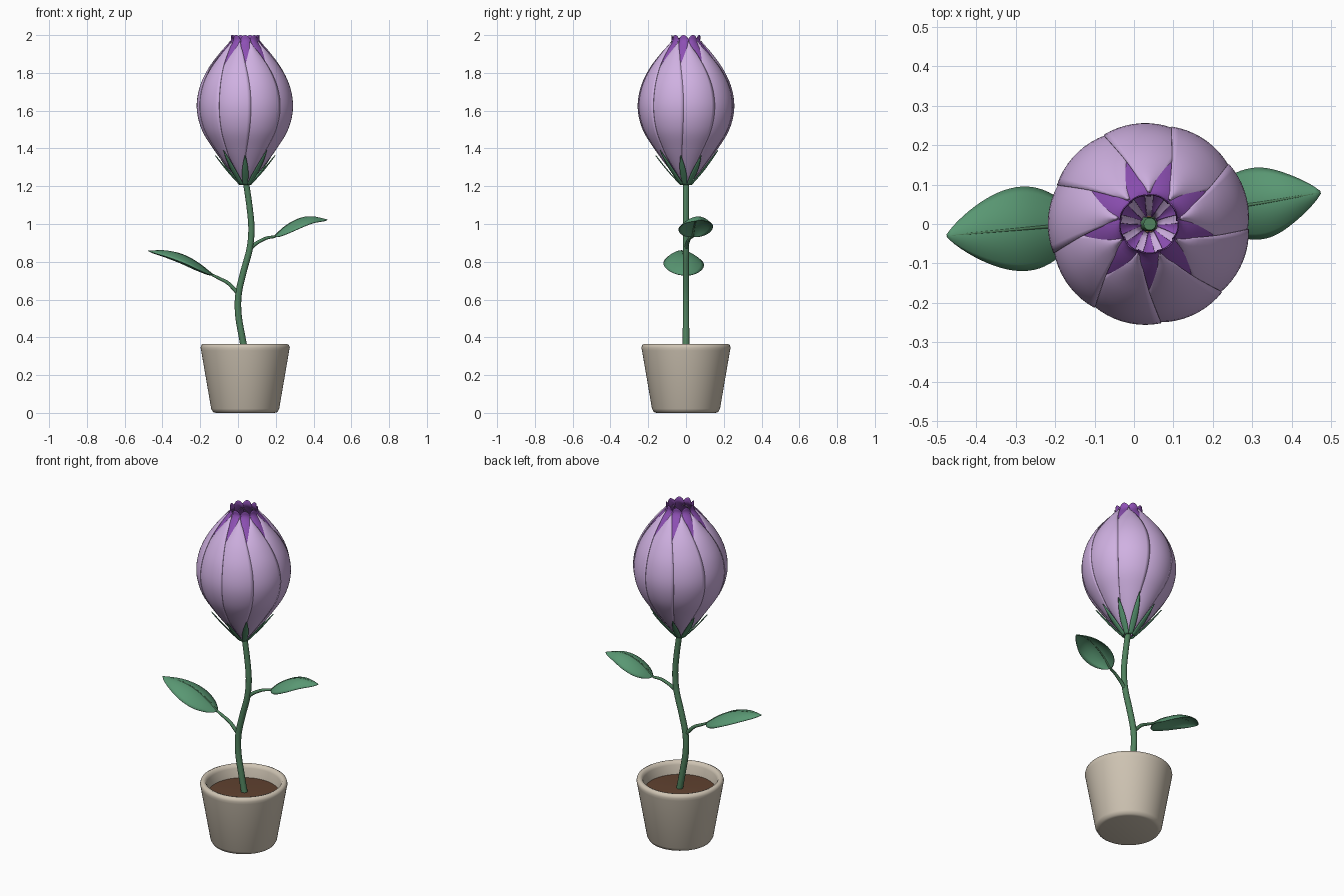
import bpy, math
from mathutils import Vector

if "Cube" in bpy.data.objects:
    bpy.data.objects.remove(bpy.data.objects["Cube"])

CX = 0.038  # axis of pot and bloom


def mat(name, rgb):
    m = bpy.data.materials.new(name)
    m.diffuse_color = (*rgb, 1)
    m.use_nodes = True
    m.node_tree.nodes["Principled BSDF"].inputs["Base Color"].default_value = m.diffuse_color
    return m


CLAY = mat("clay", (0.62, 0.55, 0.45))
SOIL = mat("soil", (0.12, 0.055, 0.03))
GREEN = mat("leaf_green", (0.10, 0.31, 0.17))
STEM = mat("stem_green", (0.08, 0.22, 0.11))
LILAC = mat("lilac", (0.63, 0.44, 0.76))
PURPLE = mat("purple", (0.27, 0.08, 0.46))


def spline(pts, t):
    """Catmull-Rom point at t in 0..1 along pts."""
    p = [Vector(q) for q in pts]
    s = min(max(t, 0), 1) * (len(p) - 1)
    i = min(int(s), len(p) - 2)
    f = s - i
    b, c = p[i], p[i + 1]
    a = p[i - 1] if i else b * 2 - c
    d = p[i + 2] if i + 2 < len(p) else c * 2 - b
    return 0.5 * (2 * b + (c - a) * f + (2 * a - 5 * b + 4 * c - d) * f * f
                  + (3 * b - a - 3 * c + d) * f ** 3)


def make(name, verts, faces, material, angle=50):
    me = bpy.data.meshes.new(name)
    me.from_pydata([tuple(v) for v in verts], [], faces)
    ob = bpy.data.objects.new(name, me)
    bpy.context.collection.objects.link(ob)
    me.materials.append(material)
    bpy.ops.object.select_all(action='DESELECT')
    ob.select_set(True)
    bpy.context.view_layer.objects.active = ob
    bpy.ops.object.shade_smooth_by_angle(angle=math.radians(angle))
    return ob


def grid(name, fn, nu, nv, material, thick=0.0):
    """Sheet from fn(u in -1..1, t in 0..1)."""
    verts = [fn(2 * i / nu - 1, j / nv) for j in range(nv + 1) for i in range(nu + 1)]
    w = nu + 1
    faces = [(j * w + i, j * w + i + 1, (j + 1) * w + i + 1, (j + 1) * w + i)
             for j in range(nv) for i in range(nu)]
    ob = make(name, verts, faces, material)
    if thick:
        m = ob.modifiers.new("thickness", 'SOLIDIFY')
        m.thickness, m.offset = thick, 0
    return ob


def lathe(name, profile, material, n=64):
    verts = [(CX + r * math.cos(2 * math.pi * k / n), r * math.sin(2 * math.pi * k / n), z)
             for r, z in profile for k in range(n)]
    faces = [(j * n + k, j * n + (k + 1) % n, (j + 1) * n + (k + 1) % n, (j + 1) * n + k)
             for j in range(len(profile) - 1) for k in range(n)]
    faces.append(tuple(reversed(range(n))))
    faces.append(tuple((len(profile) - 1) * n + k for k in range(n)))
    return make(name, verts, faces, material)


def tube(name, pts, r0, r1, material, n=14, steps=40):
    verts, faces = [], []
    for j in range(steps + 1):
        t = j / steps
        c = spline(pts, t)
        d = (spline(pts, t + 0.01) - spline(pts, t - 0.01)).normalized()
        a = d.cross(Vector((0, 1, 0))).normalized()
        b = d.cross(a)
        r = r0 + (r1 - r0) * t
        verts += [c + r * (a * math.cos(2 * math.pi * k / n) + b * math.sin(2 * math.pi * k / n))
                  for k in range(n)]
    for j in range(steps):
        faces += [(j * n + k, j * n + (k + 1) % n, (j + 1) * n + (k + 1) % n, (j + 1) * n + k)
                  for k in range(n)]
    faces += [tuple(reversed(range(n))), tuple(steps * n + k for k in range(n))]
    return make(name, verts, faces, material)


# Pot with rounded lip, and the soil inside
lathe("pot", [(0.155, 0), (0.17, 0.004), (0.18, 0.022), (0.233, 0.33), (0.236, 0.345),
              (0.232, 0.36), (0.22, 0.366), (0.207, 0.362), (0.199, 0.345), (0.188, 0.27)], CLAY)
lathe("soil", [(0.188, 0.27), (0.192, 0.292), (0.1, 0.297), (0.01, 0.3)], SOIL)

# Stem
tube("stem", [(0.045, 0, 0.28), (0.022, 0, 0.40), (0.002, 0, 0.52), (0.003, 0, 0.63),
              (0.03, 0, 0.75), (0.062, 0, 0.87), (0.071, 0, 0.98), (0.06, 0, 1.1),
              (0.04, 0, 1.235)], 0.018, 0.016, STEM)


# Leaves: stalk, drooping blade and midrib
def leaf(side, stalk, path, width, droop):
    tube(side + "_leaf_stalk", stalk, 0.011, 0.007, STEM, 10, 16)
    d = Vector(path[-1]) - Vector(path[0])
    across = Vector((-d.y, d.x, 0)).normalized()

    def blade(u, t):
        w = width * math.sin(math.pi * t ** 0.92) ** 0.8 if 0 < t < 1 else 0.002
        return spline(path, t) + across * u * w - Vector((0, 0, droop * u * u * w / width))
    grid(side + "_leaf_blade", blade, 12, 24, GREEN, 0.004)
    tube(side + "_leaf_midrib", path, 0.006, 0.002, STEM, 8, 24)


leaf("left", [(0.003, 0, 0.63), (-0.05, 0, 0.685), (-0.095, 0, 0.71), (-0.135, 0, 0.73)],
     [(-0.135, 0, 0.73), (-0.21, -0.006, 0.79), (-0.29, -0.013, 0.835),
      (-0.38, -0.021, 0.857), (-0.475, -0.03, 0.858)], 0.106, 0.045)
leaf("right", [(0.063, 0, 0.87), (0.1, 0.008, 0.9), (0.15, 0.02, 0.925), (0.195, 0.035, 0.933)],
     [(0.195, 0.035, 0.933), (0.25, 0.043, 0.985), (0.32, 0.053, 1.025),
      (0.39, 0.065, 1.038), (0.473, 0.08, 1.022)], 0.09, 0.045)

# Bloom: radius and height along a petal
BUD = [(0.022, 1.215), (0.095, 1.30), (0.168, 1.40), (0.228, 1.50), (0.254, 1.61),
       (0.240, 1.72), (0.195, 1.82), (0.130, 1.91), (0.083, 1.965), (0.08, 2.0)]
COUNT = 9


def petal(name, ang, widths, scale, end, lean, material):
    def fn(u, t):
        p = spline(BUD, t * end)
        w = math.radians(spline([(q, 0) for q in widths], t).x)
        a = ang + u * w
        r = p.x * (scale + lean * u - 0.03 * u * u)
        return Vector((CX + r * math.cos(a), r * math.sin(a),
                       p.y - 0.02 * u * u * t ** 8))
    grid(name, fn, 12, 36, material, 0.003)


for k in range(COUNT):
    a = 2 * math.pi * (k + 0.25) / COUNT
    half = math.pi / COUNT
    petal(f"outer_petal_{k + 1}", a, [14, 18, 23, 26, 27, 26, 22, 14, 2], 1.0, 0.9, 0.022, LILAC)
    petal(f"inner_petal_{k + 1}", a + half, [7, 14, 20, 23, 24, 24, 24, 25, 20], 0.94, 1.0,
          0.015, PURPLE)


# Sepals hugging the base of the bloom
def sepal(name, ang, top):
    def fn(u, t):
        p = spline(BUD, t * top)
        w = 0.019 * (0.5 + 2.2 * t) * (1 - t) + 0.001
        r = p.x + 0.008 + 0.006 * t
        e, s = Vector((math.cos(ang), math.sin(ang), 0)), Vector((-math.sin(ang), math.cos(ang), 0))
        return Vector((CX, 0, p.y - 0.008)) + e * (r - 0.004 * u * u) + s * u * w
    grid(name, fn, 4, 14, GREEN, 0.003)


for k in range(COUNT):
    sepal(f"sepal_{k + 1}", 2 * math.pi * (k + 0.75) / COUNT, 0.22 if k % 2 else 0.19)
